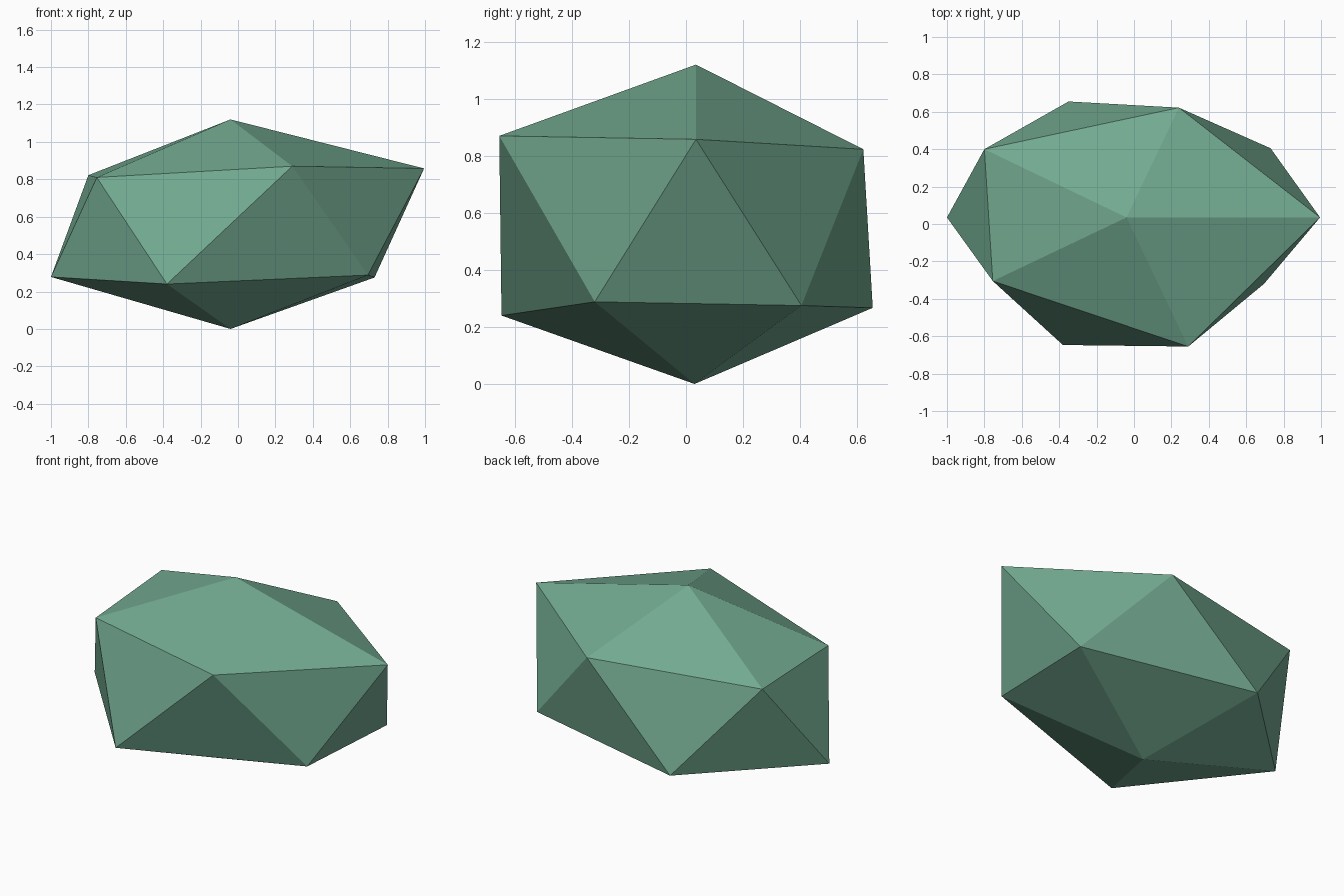
import bpy
import bmesh

cube = bpy.data.objects.get("Cube")
if cube:
    bpy.data.objects.remove(cube, do_unlink=True)

# Muted green stone
green = bpy.data.materials.new("muted_green")
green.use_nodes = True
colour = (0.17, 0.40, 0.28, 1)
green.diffuse_color = colour
bsdf = next(n for n in green.node_tree.nodes if n.type == 'BSDF_PRINCIPLED')
bsdf.inputs["Base Color"].default_value = colour
bsdf.inputs["Roughness"].default_value = 0.9

# Poles and the two staggered rings of corners, counter-clockwise from +x
top_point = (-0.04, 0.035, 1.12)
bottom_point = (-0.04, 0.03, 0)
upper_ring = [(0.995, 0.035, 0.858), (0.24, 0.622, 0.823), (-0.80, 0.40, 0.822),
              (-0.755, -0.305, 0.81), (0.29, -0.655, 0.87)]
lower_ring = [(0.73, 0.405, 0.275), (-0.35, 0.655, 0.267), (-1, 0.035, 0.278),
              (-0.38, -0.647, 0.24), (0.695, -0.32, 0.288)]

# Faceted boulder: top fan, zigzag band, bottom fan
bm = bmesh.new()
top, bottom = bm.verts.new(top_point), bm.verts.new(bottom_point)
upper = [bm.verts.new(p) for p in upper_ring]
lower = [bm.verts.new(p) for p in lower_ring]
for i in range(5):
    j = (i + 1) % 5
    bm.faces.new((top, upper[i], upper[j]))
    bm.faces.new((upper[i], lower[i], upper[j]))
    bm.faces.new((upper[j], lower[i], lower[j]))
    bm.faces.new((bottom, lower[j], lower[i]))
bmesh.ops.recalc_face_normals(bm, faces=bm.faces)

mesh = bpy.data.meshes.new("boulder")
bm.to_mesh(mesh)
bm.free()
mesh.materials.append(green)
boulder = bpy.data.objects.new("boulder", mesh)
bpy.context.collection.objects.link(boulder)
